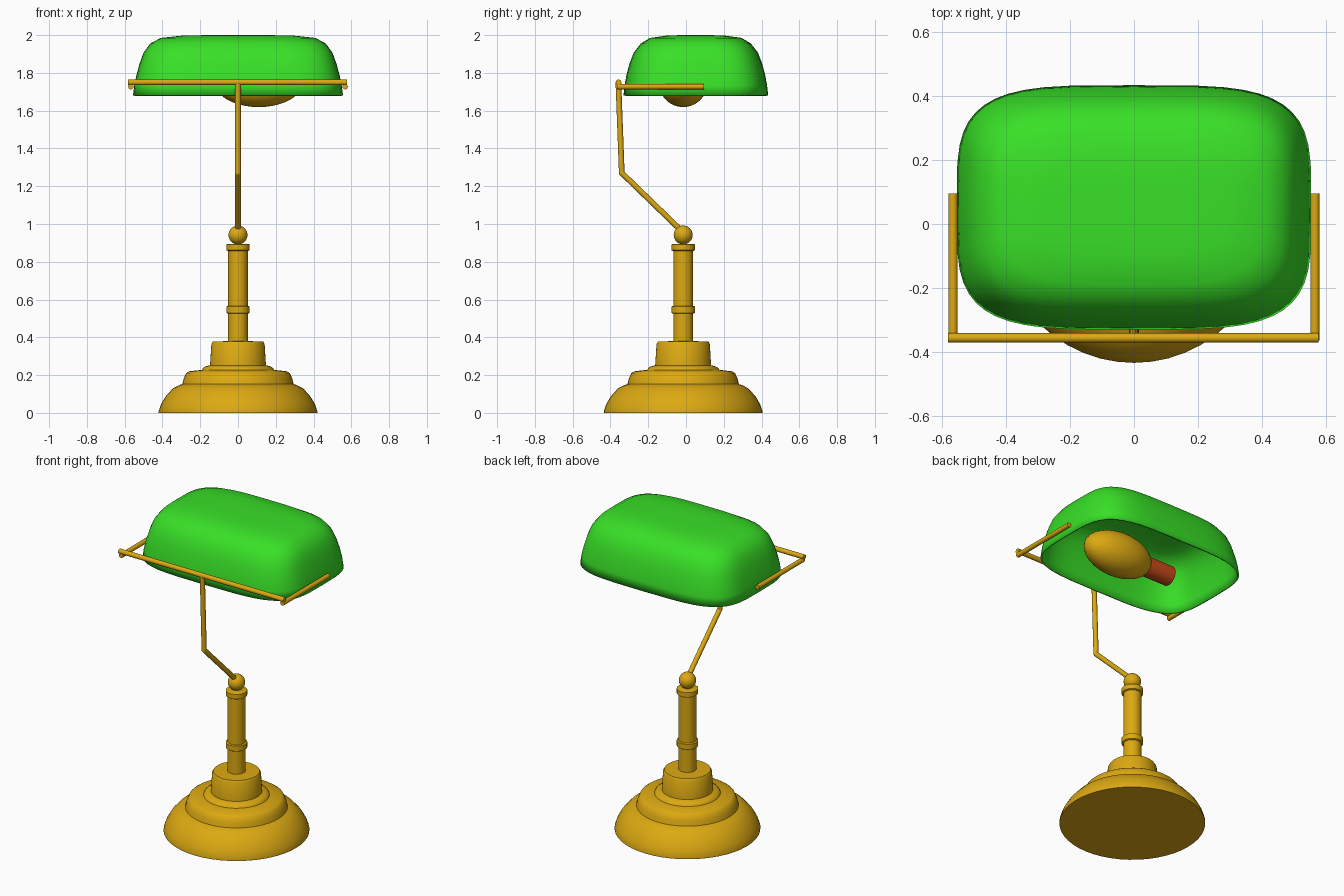
import bpy, bmesh, math
from mathutils import Vector

cube = bpy.data.objects.get("Cube")
if cube:
    bpy.data.objects.remove(cube, do_unlink=True)

AXIS_Y = -0.015  # centre line of base, column and bulb


def material(name, rgb):
    m = bpy.data.materials.new(name)
    m.use_nodes = True
    m.diffuse_color = (*rgb, 1)
    m.node_tree.nodes["Principled BSDF"].inputs["Base Color"].default_value = (*rgb, 1)
    return m


BRASS = material("brass", (0.72, 0.40, 0.006))
GREEN = material("green_glass", (0.04, 0.75, 0.02))
RED = material("socket_red", (0.60, 0.07, 0.01))


def finish(name, bm, mat, angle=35):
    bmesh.ops.recalc_face_normals(bm, faces=bm.faces)
    mesh = bpy.data.meshes.new(name)
    bm.to_mesh(mesh)
    bm.free()
    mesh.materials.append(mat)
    ob = bpy.data.objects.new(name, mesh)
    bpy.context.collection.objects.link(ob)
    bpy.ops.object.select_all(action='DESELECT')
    ob.select_set(True)
    bpy.context.view_layer.objects.active = ob
    bpy.ops.object.shade_smooth_by_angle(angle=math.radians(angle))
    return ob


def loft(name, rings, mat, cap_bottom=True, angle=35):
    """Skin a stack of closed rings of points and cap the ends."""
    bm = bmesh.new()
    loops = [[bm.verts.new(p) for p in ring] for ring in rings]
    n = len(loops[0])
    for a, b in zip(loops, loops[1:]):
        for i in range(n):
            j = (i + 1) % n
            bm.faces.new((a[i], a[j], b[j], b[i]))
    bm.faces.new(loops[-1])
    if cap_bottom:
        bm.faces.new(loops[0][::-1])
    return finish(name, bm, mat, angle)


def outline(hx, hy, z, cy, power=2, n=48):
    """Superellipse ring: power 2 is a circle, higher is boxier."""
    pts = []
    for i in range(n):
        t = math.tau * i / n
        c, s = math.cos(t), math.sin(t)
        pts.append((math.copysign(abs(c) ** (2 / power), c) * hx,
                    cy + math.copysign(abs(s) ** (2 / power), s) * hy, z))
    return pts


def lathe(name, profile, mat):
    return loft(name, [outline(r, r, z, AXIS_Y) for r, z in profile], mat)


def rod(name, start, end, radius, mat, sides=16):
    start, end = Vector(start), Vector(end)
    d = end - start
    bm = bmesh.new()
    bmesh.ops.create_cone(bm, cap_ends=True, segments=sides, radius1=radius,
                          radius2=radius, depth=d.length)
    ob = finish(name, bm, mat)
    ob.rotation_euler = d.to_track_quat('Z', 'Y').to_euler()
    ob.location = (start + end) / 2
    return ob


def ball(name, centre, size, mat):
    bm = bmesh.new()
    bmesh.ops.create_uvsphere(bm, u_segments=32, v_segments=20, radius=1)
    bmesh.ops.scale(bm, vec=size, verts=bm.verts)
    ob = finish(name, bm, mat, 60)
    ob.location = centre
    return ob


# Stepped round base
lathe("base", [(0.42, 0), (0.42, 0.01), (0.408, 0.045), (0.385, 0.085), (0.345, 0.13),
               (0.31, 0.148), (0.295, 0.152), (0.288, 0.18), (0.275, 0.21), (0.26, 0.22),
               (0.19, 0.228), (0.185, 0.238), (0.172, 0.246), (0.148, 0.252),
               (0.141, 0.365), (0.133, 0.378), (0.05, 0.38)], BRASS)

# Column with its collars and ball joint
lathe("column", [(0.052, 0.37), (0.052, 0.875)], BRASS)
for name, low, high in (("lower_collar", 0.53, 0.563), ("upper_collar", 0.862, 0.892)):
    lathe(name, [(0.056, low - 0.004), (0.062, low), (0.062, high), (0.056, high + 0.003)], BRASS)
ball("ball_joint", (0, AXIS_Y, 0.942), (0.05, 0.05, 0.05), BRASS)

# Bent stem
elbow, top = (0, -0.34, 1.27), (0, -0.358, 1.75)
rod("lower_stem", (0, AXIS_Y - 0.01, 0.965), elbow, 0.015, BRASS)
rod("upper_stem", elbow, top, 0.015, BRASS)
ball("stem_elbow", elbow, (0.015, 0.015, 0.015), BRASS)

# Fork holding the shade
rod("cross_bar", (-0.583, -0.357, 1.75), (0.578, -0.357, 1.75), 0.015, BRASS)
for side, x in (("left", 0.567), ("right", -0.567)):
    rod(side + "_arm", (x, -0.365, 1.727), (x, 0.095, 1.727), 0.0145, BRASS)

# Domed glass shade, open underneath
levels = [(0.556, 0.383, 1.68), (0.549, 0.377, 1.735), (0.537, 0.367, 1.79),
          (0.521, 0.351, 1.85), (0.50, 0.329, 1.907), (0.465, 0.292, 1.955),
          (0.41, 0.243, 1.985), (0.29, 0.15, 1.998), (0.14, 0.07, 2.0)]
shade = loft("shade", [outline(hx, hy, z, 0.052, 4 if z < 1.97 else 3.4)
                       for hx, hy, z in levels], GREEN, cap_bottom=False, angle=60)
wall = shade.modifiers.new("glass_thickness", 'SOLIDIFY')
wall.thickness = 0.01
wall.offset = -1

# Bulb and socket lying along the shade
ball("bulb", (0.11, AXIS_Y, 1.747), (0.232, 0.128, 0.128), BRASS)
rod("socket", (-0.05, AXIS_Y, 1.747), (-0.275, AXIS_Y, 1.747), 0.06, RED, 24)
